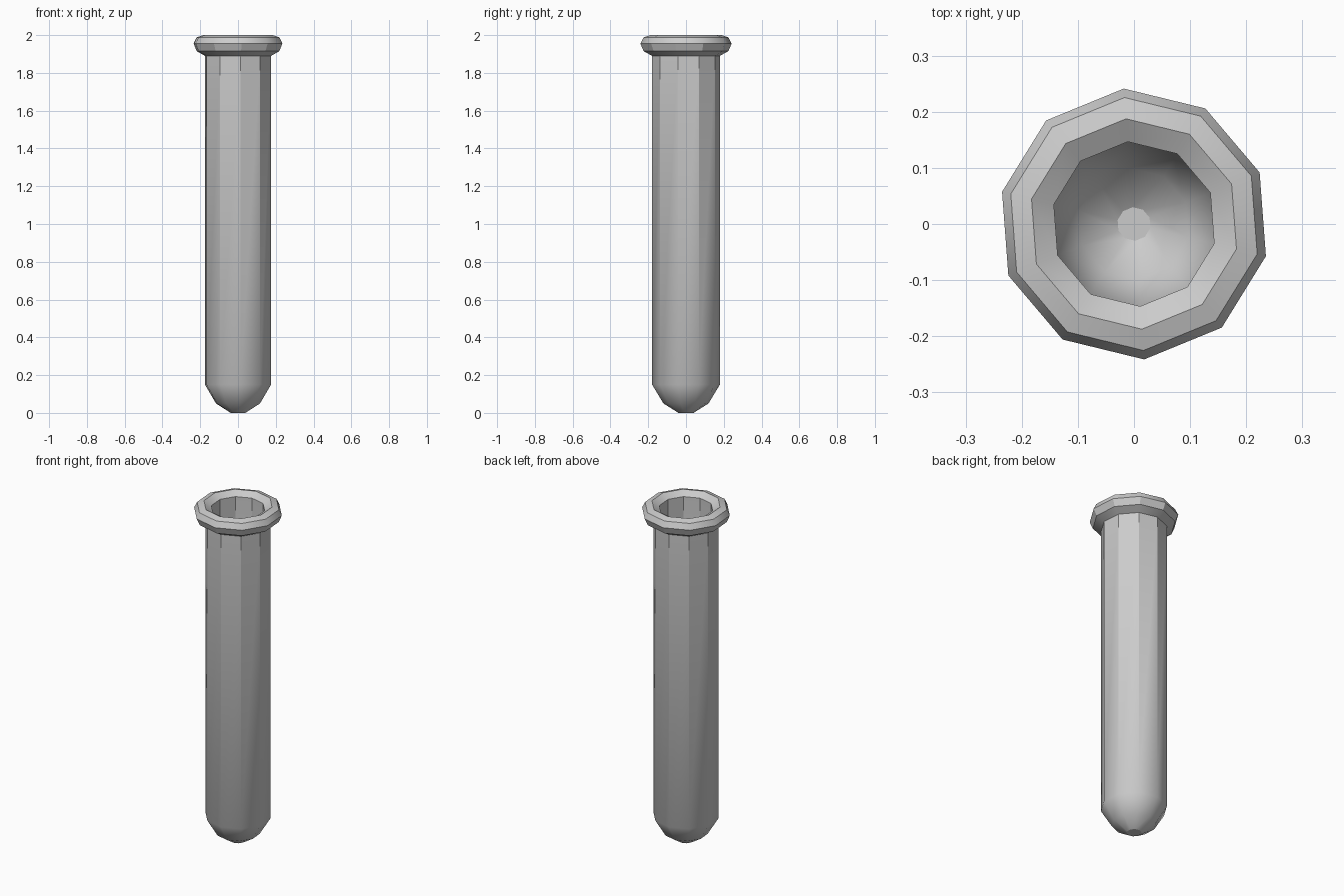
import bpy
import bmesh
from math import cos, sin, radians, pi

default_cube = bpy.data.objects.get("Cube")
if default_cube:
    bpy.data.objects.remove(default_cube, do_unlink=True)

SIDES = 10
TURN = radians(94.3)


def make_material(name, colour):
    mat = bpy.data.materials.new(name)
    mat.use_nodes = True
    mat.diffuse_color = colour
    mat.node_tree.nodes["Principled BSDF"].inputs["Base Color"].default_value = colour
    return mat


def lathe(name, profile, mat):
    """Turn an (radius, height) profile into a capped ten-sided solid."""
    bm = bmesh.new()
    angles = [TURN + 2 * pi * i / SIDES for i in range(SIDES)]
    rings = [[bm.verts.new((r * cos(a), r * sin(a), z)) for a in angles]
             for r, z in profile]
    for low, high in zip(rings, rings[1:]):
        for i in range(SIDES):
            j = (i + 1) % SIDES
            bm.faces.new((low[i], low[j], high[j], high[i]))
    bm.faces.new(list(reversed(rings[0])))
    bm.faces.new(rings[-1])
    bmesh.ops.recalc_face_normals(bm, faces=bm.faces)
    mesh = bpy.data.meshes.new(name)
    bm.to_mesh(mesh)
    bm.free()
    mesh.materials.append(mat)
    obj = bpy.data.objects.new(name, mesh)
    bpy.context.collection.objects.link(obj)
    bpy.ops.object.select_all(action="DESELECT")
    obj.select_set(True)
    bpy.context.view_layer.objects.active = obj
    bpy.ops.object.shade_smooth_by_angle(angle=radians(33))
    return obj


grey = make_material("plain grey", (0.6, 0.6, 0.6, 1))

# Outer wall, rolled lip and hollow inside, from base up and back down
outer_wall = [(0.04, 0), (0.12, 0.05), (0.18, 0.15), (0.18, 1.89)]
lip = [(0.225, 1.915), (0.242, 1.955), (0.226, 1.988), (0.188, 2)]
inner_wall = [(0.147, 1.975), (0.147, 0.165), (0.1, 0.075), (0.03, 0.03)]
lathe("test_tube", outer_wall + lip + inner_wall, grey)
